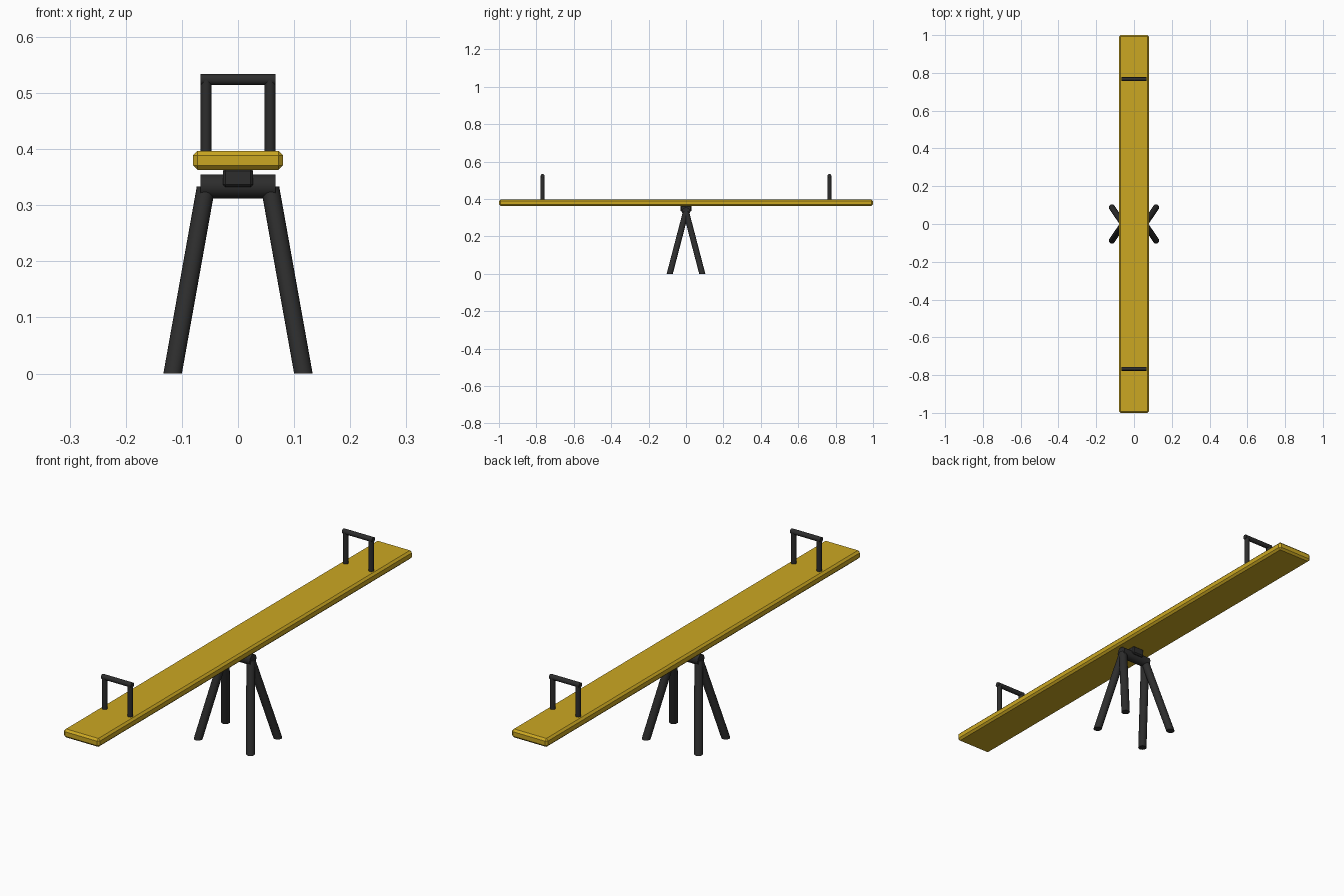
import bpy
import math
from mathutils import Vector

cube = bpy.data.objects.get("Cube")
if cube:
    bpy.data.objects.remove(cube, do_unlink=True)


def make_material(name, rgb):
    mat = bpy.data.materials.new(name)
    mat.use_nodes = True
    mat.diffuse_color = (*rgb, 1)
    mat.node_tree.nodes["Principled BSDF"].inputs["Base Color"].default_value = (*rgb, 1)
    return mat


yellow = make_material("golden yellow paint", (0.6, 0.39, 0.016))
black = make_material("black metal", (0.026, 0.026, 0.026))


def block(name, size, center, bevel, mat):
    """Box with chamfered edges."""
    bpy.ops.mesh.primitive_cube_add(size=1, location=center)
    obj = bpy.context.object
    obj.name = name
    obj.scale = size
    bpy.ops.object.transform_apply(location=False, rotation=False, scale=True)
    mod = obj.modifiers.new("chamfer", "BEVEL")
    mod.width = bevel
    mod.segments = 1
    obj.data.materials.append(mat)
    return obj


def tube(name, radius, length, center, mat, along_x=False):
    """Round bar, upright or lying along x."""
    turn = (0, math.pi / 2, 0) if along_x else (0, 0, 0)
    bpy.ops.mesh.primitive_cylinder_add(vertices=16, radius=radius, depth=length,
                                        location=center, rotation=turn)
    obj = bpy.context.object
    obj.name = name
    bpy.ops.object.shade_smooth_by_angle(angle=math.radians(40))
    obj.data.materials.append(mat)
    return obj


# Plank
block("plank", (0.16, 2.0, 0.034), (0, 0, 0.38), 0.008, yellow)

# Pivot block and axle
block("pivot_block", (0.054, 0.06, 0.034), (0, 0, 0.349), 0.005, black)
tube("axle", 0.0215, 0.134, (0, 0, 0.3335), black, along_x=True)

# Splayed legs: upright bars sheared outwards, so both ends stay level
leg_height = 0.333
for x_side, x_name in ((1, "left"), (-1, "right")):
    for y_side, y_name in ((-1, "front"), (1, "back")):
        leg = tube(f"{y_name}_{x_name}_leg", 0.0165, leg_height,
                   (0, 0, leg_height / 2), black)
        top = Vector((0.057 * x_side, 0, 0))
        foot = Vector((0.1165 * x_side, 0.087 * y_side, 0))
        for v in leg.data.vertices:
            v.co += top if v.co.z > 0 else foot

# Handles
for y, end in ((-0.767, "front"), (0.767, "back")):
    for x, side in ((0.057, "left"), (-0.057, "right")):
        tube(f"{end}_{side}_handle_post", 0.01, 0.135, (x, y, 0.4565), black)
    tube(f"{end}_handle_bar", 0.01, 0.134, (0, y, 0.524), black, along_x=True)
